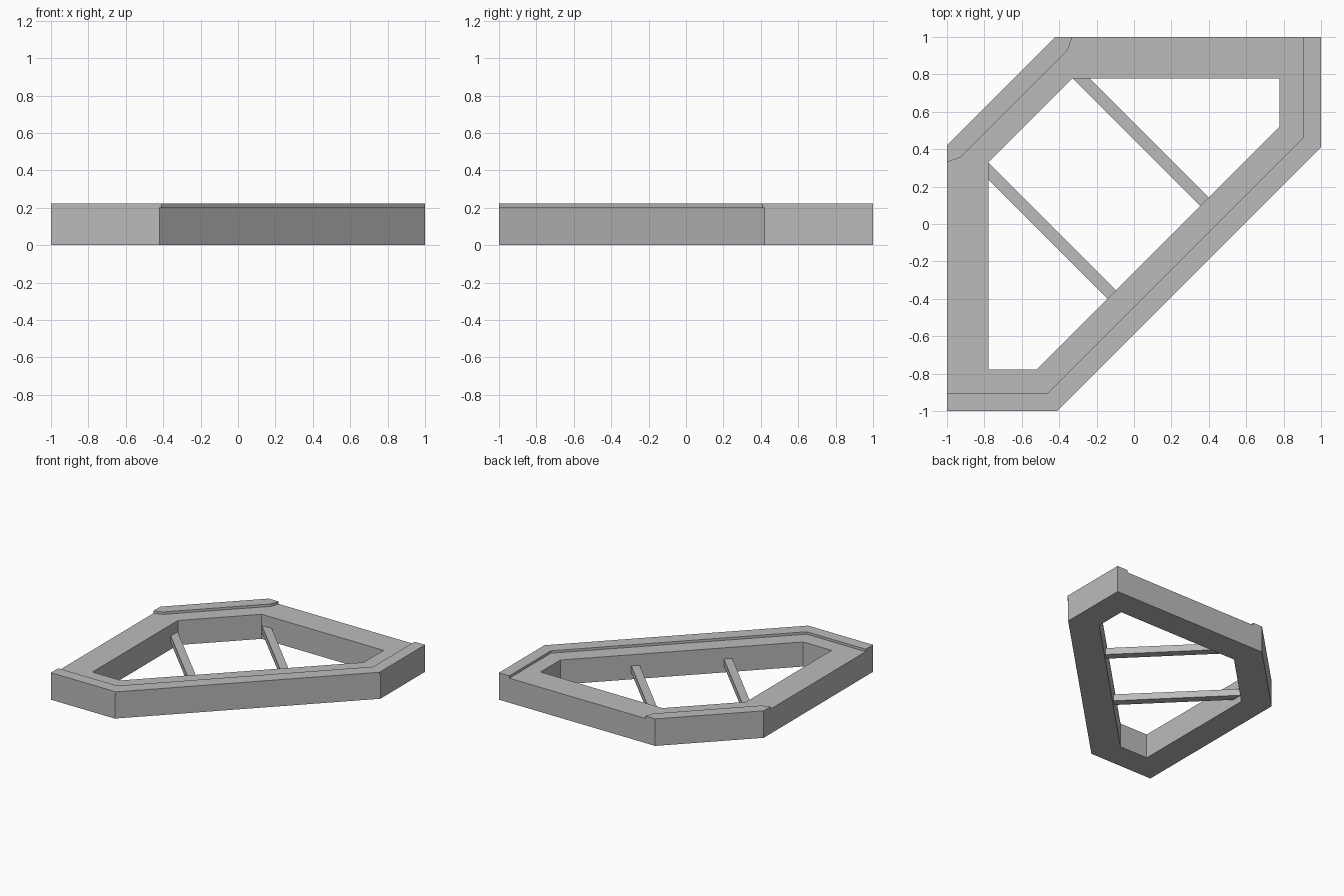
import bpy
import bmesh

cube = bpy.data.objects.get("Cube")
if cube:
    bpy.data.objects.remove(cube, do_unlink=True)

# Single plain grey material
grey = bpy.data.materials.new("plain grey")
grey.use_nodes = True
GREY = (0.5, 0.5, 0.5, 1.0)
grey.diffuse_color = GREY
bsdf = next(n for n in grey.node_tree.nodes if n.type == "BSDF_PRINCIPLED")
bsdf.inputs["Base Color"].default_value = GREY
bsdf.inputs["Roughness"].default_value = 0.7

DECK, TOP = 0.202, 0.222        # frame deck height, raised rim height
BAR_LOW, BAR_HIGH = 0.055, 0.11  # cross bar heights


def finish(name, bm):
    bmesh.ops.recalc_face_normals(bm, faces=bm.faces)
    mesh = bpy.data.meshes.new(name)
    bm.to_mesh(mesh)
    bm.free()
    mesh.materials.append(grey)
    obj = bpy.data.objects.new(name, mesh)
    bpy.context.collection.objects.link(obj)
    return obj


def prism(name, outline, z0, z1):
    """Upright solid with the given outline."""
    bm = bmesh.new()
    low = [bm.verts.new((x, y, z0)) for x, y in outline]
    high = [bm.verts.new((x, y, z1)) for x, y in outline]
    bm.faces.new(low[::-1])
    bm.faces.new(high)
    for i in range(len(outline)):
        j = (i + 1) % len(outline)
        bm.faces.new((low[i], low[j], high[j], high[i]))
    return finish(name, bm)


def ring(name, outer, inner, z0, z1):
    """Hollow solid between two outlines with matching corners."""
    bm = bmesh.new()
    loops = [[bm.verts.new((x, y, z)) for x, y in pts]
             for pts, z in ((outer, z0), (outer, z1), (inner, z1), (inner, z0))]
    for k in range(4):
        a, b = loops[k], loops[(k + 1) % 4]
        for i in range(len(outer)):
            j = (i + 1) % len(outer)
            bm.faces.new((a[i], a[j], b[j], b[i]))
    return finish(name, bm)


def mirrored(points):
    """Reflect across the diagonal through the short sloping side."""
    return [(-y, -x) for x, y in points]


# Six-sided frame
outer = [(-1, -1), (-0.42, -1), (1, 0.42), (1, 1), (-0.42, 1), (-1, 0.42)]
inner = [(-0.778, -0.778), (-0.52, -0.778), (0.778, 0.52),
         (0.778, 0.778), (-0.33, 0.778), (-0.778, 0.33)]
ring("frame", outer, inner, 0, DECK)

# Raised rims along the long and short sloping sides
half = [(1, 0.41), (1, 1), (0.905, 1), (0.905, 0.463)]
prism("long_rim", half + mirrored(half)[::-1], DECK, TOP)
half = [(-0.355, 0.93), (-0.33, 1), (-0.42, 1)]
prism("short_rim", half + mirrored(half)[::-1], DECK, TOP)

# Two diagonal cross bars, ends sunk a little into the frame
bar = [(-0.34, 0.79), (-0.25, 0.79), (0.41, 0.13), (0.365, 0.085)]
prism("back_cross_bar", bar, BAR_LOW, BAR_HIGH)
prism("front_cross_bar", mirrored(bar), BAR_LOW, BAR_HIGH)
